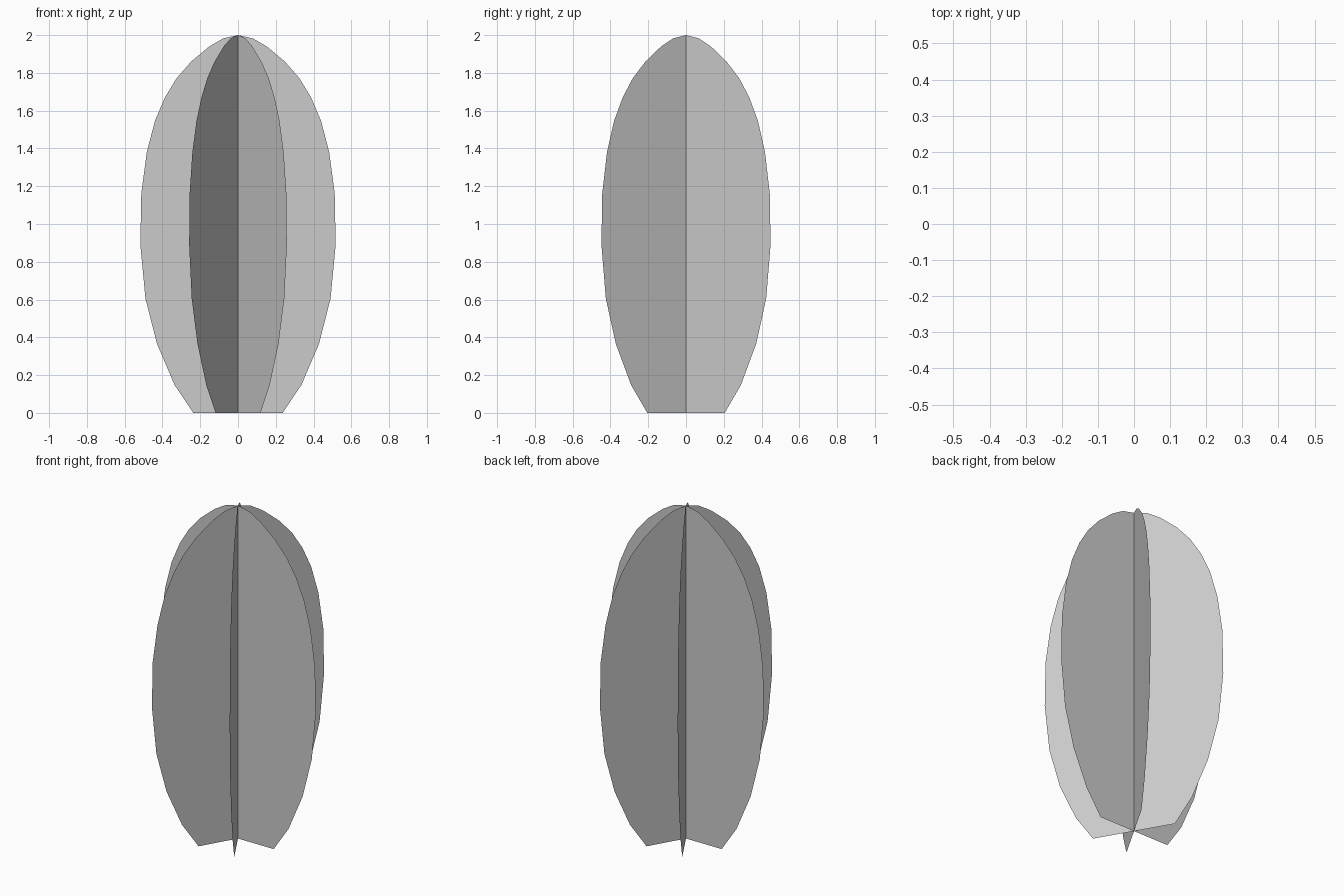
import bpy, bmesh
from math import pi
from mathutils import Matrix

if "Cube" in bpy.data.objects:
    bpy.data.objects.remove(bpy.data.objects["Cube"])

# Half outline of one leaf card: (distance from axis, height)
PROFILE = [(0.237, 0), (0.336, 0.148), (0.429, 0.366), (0.49, 0.605),
           (0.517, 0.89), (0.512, 1.162), (0.483, 1.38), (0.44, 1.545),
           (0.387, 1.67), (0.325, 1.772), (0.248, 1.86), (0.152, 1.94),
           (0.078, 1.983)]


def leaf_card(name, angle):
    """Flat, zero-thickness oval card through the vertical axis."""
    bm = bmesh.new()
    base = bm.verts.new((0, 0, 0))
    tip = bm.verts.new((0, 0, 2))
    for side in (1, -1):
        rim = [bm.verts.new((side * r, 0, z)) for r, z in PROFILE]
        loop = [base] + rim + [tip]
        bm.faces.new(loop if side == 1 else loop[::-1])
    bm.transform(Matrix.Rotation(angle, 4, 'Z'))
    mesh = bpy.data.meshes.new(name)
    bm.to_mesh(mesh)
    bm.free()
    bpy.context.collection.objects.link(bpy.data.objects.new(name, mesh))


# Three cards crossed at 60 degrees
for i in range(3):
    leaf_card(f"leaf_card_{i + 1}", i * pi / 3)
